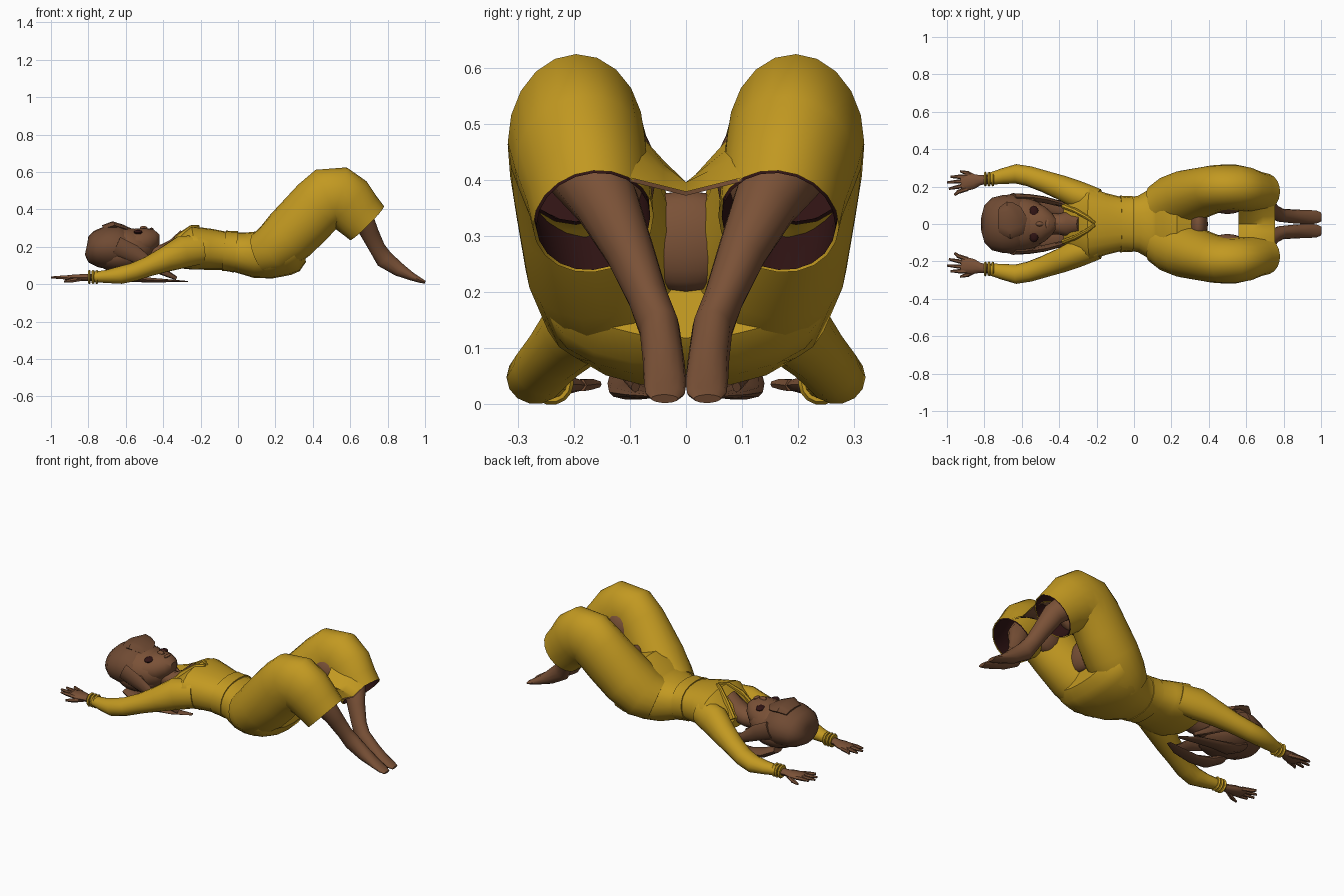
import bpy, bmesh, math
from mathutils import Vector, Matrix


def material(name, rgb):
    m = bpy.data.materials.new(name)
    m.diffuse_color = (*rgb, 1)
    return m


YELLOW = material("mustard cloth", (0.54, 0.318, 0.015))
SKIN = material("brown skin", (0.195, 0.083, 0.038))
HAIR = material("brown hair", (0.16, 0.069, 0.033))
DARK = material("dark maroon", (0.030, 0.007, 0.007))


def finish(name, bm, mat):
    bmesh.ops.recalc_face_normals(bm, faces=bm.faces)
    me = bpy.data.meshes.new(name)
    bm.to_mesh(me)
    bm.free()
    me.materials.append(mat)
    ob = bpy.data.objects.new(name, me)
    bpy.context.collection.objects.link(ob)
    return ob


def loft(name, mat, secs, side=1, n=16, power=1.0, cap_start=True, cap_end=True):
    """Tube through sections (x, y, z, half width, half height)."""
    bm = bmesh.new()
    pts = [Vector((s[0], s[1] * side, s[2])) for s in secs]
    rings = []
    for i, s in enumerate(secs):
        t = (pts[min(i + 1, len(pts) - 1)] - pts[max(i - 1, 0)]).normalized()
        up = t.cross(Vector((0, 1, 0))).normalized()
        across = up.cross(t)
        ring = []
        for k in range(n):
            a = math.tau * k / n
            c, d = math.cos(a), math.sin(a)
            c = math.copysign(abs(c) ** power, c)
            d = math.copysign(abs(d) ** power, d)
            ring.append(bm.verts.new(pts[i] + across * c * s[3] + up * d * s[4]))
        rings.append(ring)
    for a, b in zip(rings, rings[1:]):
        for k in range(n):
            bm.faces.new((a[k], a[(k + 1) % n], b[(k + 1) % n], b[k]))
    if cap_start:
        bm.faces.new(rings[0])
    if cap_end:
        bm.faces.new(rings[-1])
    return finish(name, bm, mat)


def ball(name, mat, c, r, tilt=0, seg=20):
    bm = bmesh.new()
    bmesh.ops.create_uvsphere(bm, u_segments=seg, v_segments=seg // 2, radius=1)
    bm.transform(Matrix.Translation(c) @ Matrix.Rotation(tilt, 4, 'Y') @ Matrix.Diagonal((*r, 1)))
    return finish(name, bm, mat)


def sheet(name, mat, rows):
    """Grid surface through rows of points."""
    bm = bmesh.new()
    vs = [[bm.verts.new(p) for p in r] for r in rows]
    for a, b in zip(vs, vs[1:]):
        for k in range(len(a) - 1):
            bm.faces.new((a[k], a[k + 1], b[k + 1], b[k]))
    return finish(name, bm, mat)


def span(x, lo, hi, w):
    return (x, 0, (lo + hi) / 2, w, (hi - lo) / 2)


# bodice and hips, running along x
loft("dress_body", YELLOW, [
    span(-.37, .12, .20, .10), span(-.31, .09, .26, .17), span(-.23, .09, .325, .195),
    span(-.15, .09, .31, .165), span(-.05, .09, .29, .14), span(.02, .07, .29, .15),
    span(.09, .047, .295, .19), span(.15, .04, .31, .225), span(.22, .05, .36, .255),
    span(.28, .075, .39, .26), span(.34, .13, .36, .21)], n=20, power=.85)
loft("belt", YELLOW, [span(-.075, .085, .301, .152), span(-.045, .082, .298, .149),
                      span(-.01, .075, .298, .151)], n=20, power=.85)

# neck, open neckline and crotch skin
loft("neck", SKIN, [(-.52, 0, .19, .06, .06), (-.41, 0, .175, .055, .05),
                    (-.34, 0, .20, .07, .055), (-.27, 0, .245, .05, .068)])
for s in (-1, 1):
    loft("collar", YELLOW, [(-.37, .095, .19, .015, .025), (-.31, .07, .27, .014, .018),
                            (-.25, .035, .318, .012, .012), (-.21, .005, .322, .008, .008)], s, 8)
ball("crotch_skin", SKIN, (.345, 0, .305), (.05, .11, .09))

# skirt legs with dark lining, thigh skin and lower legs
thigh = [(.13, .085, .175, .125, .12), (.20, .115, .205, .145, .14), (.28, .145, .278, .145, .152),
         (.37, .172, .37, .133, .155), (.43, .188, .435, .127, .155), (.485, .196, .48, .122, .161),
         (.535, .196, .485, .122, .16), (.585, .187, .45, .12, .153), (.64, .173, .39, .112, .138),
         (.69, .165, .34, .108, .128)]
lining = [(x, y, z, w - .006, h - .006) for x, y, z, w, h in thigh[4:]]
for s in (-1, 1):
    loft("skirt_leg", YELLOW, thigh, s, 20, cap_end=False)
    loft("skirt_lining", DARK, lining, s, 20, cap_end=False)
    ball("inner_thigh_skin", SKIN, (.50, .125 * s, .425), (.115, .072, .10), -.6)
    loft("leg_and_foot", SKIN, [
        (.53, .185, .47, .075, .075), (.61, .175, .425, .072, .07), (.665, .14, .37, .058, .06),
        (.705, .10, .285, .044, .050), (.745, .068, .205, .036, .044), (.782, .047, .148, .036, .050),
        (.86, .040, .092, .037, .038), (.93, .037, .054, .038, .022),
        (.975, .037, .034, .035, .014), (1.0, .038, .024, .024, .008)], s, 14)

# cloth joining the knees, and skin beneath it
ys = [-.10, -.075, -.04, 0, .04, .075, .10]
web = ((.56, .405, 1.1), (.62, .41, .8), (.69, .41, .5), (.755, .393, .25))
sheet("skirt_web", YELLOW, [[(x, y, z + k * abs(y)) for y in ys] for x, z, k in web])
sheet("web_lining", SKIN, [[(x, y, z - .007 + k * abs(y)) for y in ys] for x, z, k in web])

# sleeves, bracelets and hands
for s in (-1, 1):
    loft("sleeve", YELLOW, [
        (-.20, .12, .20, .07, .08), (-.30, .155, .185, .075, .088), (-.39, .195, .145, .066, .068),
        (-.48, .228, .108, .058, .054), (-.56, .255, .078, .054, .05), (-.63, .268, .062, .052, .048),
        (-.70, .256, .055, .042, .036), (-.77, .242, .052, .032, .028)], s, 14)
    for x in (-.755, -.775, -.795):
        loft("bracelet", YELLOW, [(x + .007, .24, .052, .034, .034), (x, .24, .052, .040, .039),
                                  (x - .007, .24, .052, .034, .034)], s, 14)
    loft("hand", SKIN, [(-.74, .243, .05, .025, .021), (-.82, .235, .05, .026, .019),
                        (-.86, .228, .049, .041, .018), (-.90, .222, .048, .045, .016),
                        (-.925, .22, .048, .038, .011)], s, 10)
    for y0, x1, y1 in ((.188, -.96, .155), (.210, -.99, .188), (.232, -1.0, .222), (.253, -.98, .252)):
        loft("finger", SKIN, [(-.89, y0, .048, .012, .012), (-.94, (y0 + y1) / 2, .05, .011, .011),
                              (x1, y1, .050, .006, .006)], s, 6)
    loft("thumb", SKIN, [(-.84, .245, .042, .013, .013), (-.89, .272, .033, .012, .012),
                         (-.93, .282, .028, .006, .006)], s, 6)

# head, face and features, looking up
ball("skull", SKIN, (-.615, 0, .205), (.175, .145, .112))
loft("face", SKIN, [span(-.66, .11, .30, .13), span(-.60, .12, .308, .13), span(-.54, .14, .312, .122),
                    span(-.48, .17, .318, .095), span(-.44, .205, .308, .06),
                    span(-.42, .235, .28, .03)], n=20)
ball("nose", SKIN, (-.505, 0, .312), (.022, .014, .014), seg=10)
ball("lips", SKIN, (-.462, 0, .308), (.012, .026, .008), seg=10)
for s in (-1, 1):
    ball("eye", DARK, (-.535, .060 * s, .290), (.026, .038, .014), seg=12)
    ball("ear", SKIN, (-.56, .13 * s, .19), (.035, .02, .03), seg=10)

# hair cap, fringe, side locks and loose strands on the ground
loft("hair_cap", HAIR, [span(-.812, .17, .235, .05), span(-.80, .13, .27, .10), span(-.76, .105, .30, .14),
                        span(-.70, .092, .325, .155), span(-.65, .09, .333, .158),
                        span(-.61, .095, .30, .15)], n=20)
loft("fringe", HAIR, [(-.72, .02, .31, .07, .02), (-.67, .02, .328, .10, .022),
                      (-.62, .03, .315, .09, .018), (-.585, .05, .305, .05, .012)], n=12)
ball("back_hair", HAIR, (-.62, 0, .16), (.15, .145, .085))
for s in (-1, 1):
    loft("side_lock", HAIR, [(-.65, .145, .22, .02, .05), (-.56, .142, .18, .018, .045),
                             (-.48, .13, .13, .018, .03), (-.40, .11, .08, .016, .02),
                             (-.33, .09, .045, .008, .01)], s, 8)
    loft("loose_strand", HAIR, [(-.66, .08, .09, .05, .02), (-.58, .09, .05, .05, .025),
                                (-.48, .095, .036, .042, .014), (-.37, .075, .032, .035, .008),
                                (-.27, .04, .028, .012, .003)], s, 10)

# smooth everything, keeping sharp edges
low = min(v.co.z for o in bpy.data.objects for v in o.data.vertices)
for o in bpy.data.objects:
    o.data.transform(Matrix.Translation((0, 0, -low)))
    o.select_set(True)
bpy.context.view_layer.objects.active = bpy.data.objects["dress_body"]
bpy.ops.object.shade_smooth_by_angle(angle=math.radians(40))
